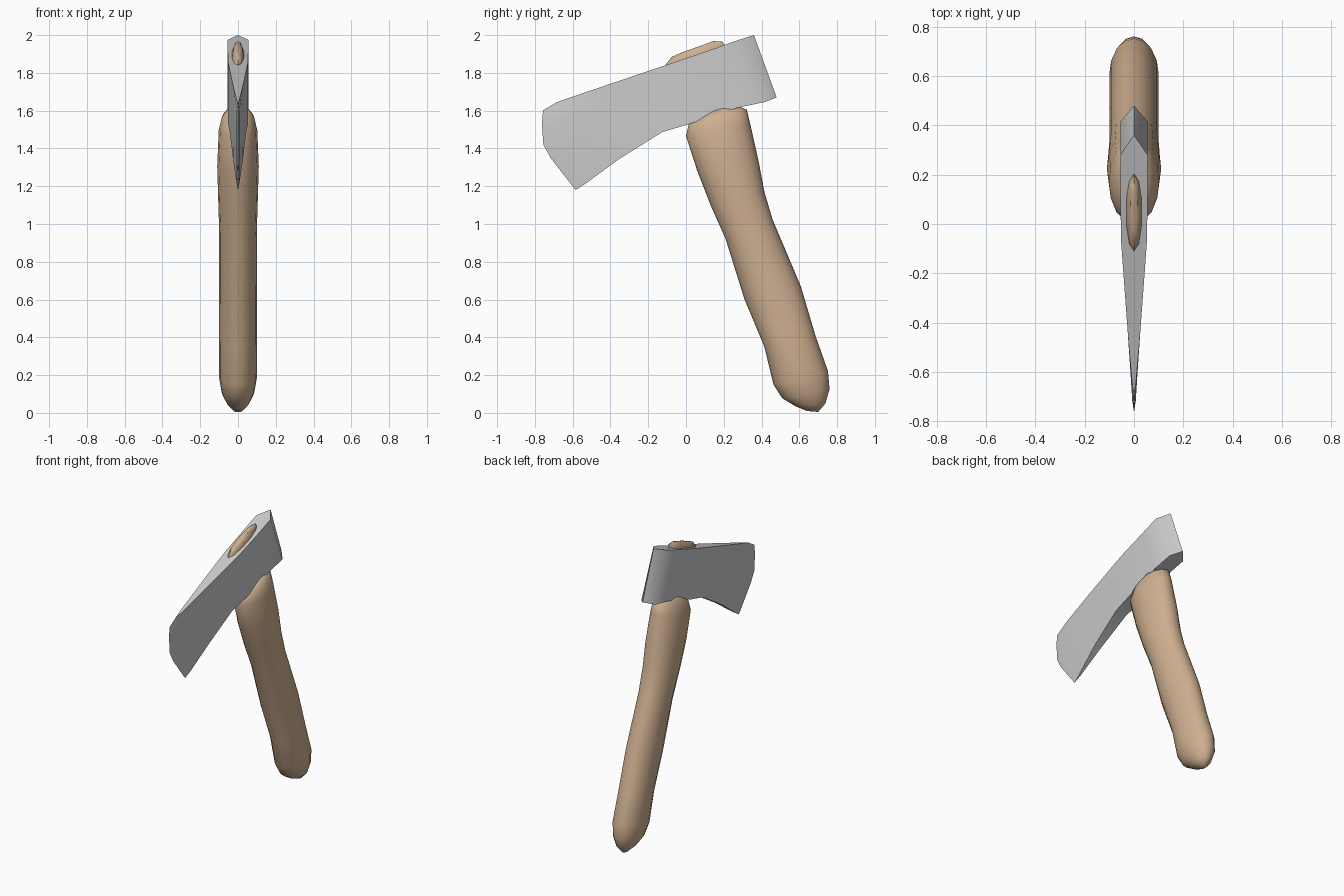
import bpy, bmesh, math

if "Cube" in bpy.data.objects:
    bpy.data.objects.remove(bpy.data.objects["Cube"])

wood = bpy.data.materials.new("wood")
wood.diffuse_color = (0.62, 0.43, 0.28, 1)
wood.use_nodes = True
wood.node_tree.nodes["Principled BSDF"].inputs["Base Color"].default_value = wood.diffuse_color


def finish(name, bm, angle, mat=None):
    bmesh.ops.remove_doubles(bm, verts=bm.verts, dist=1e-4)
    bmesh.ops.recalc_face_normals(bm, faces=bm.faces)
    me = bpy.data.meshes.new(name)
    bm.to_mesh(me)
    bm.free()
    ob = bpy.data.objects.new(name, me)
    bpy.context.collection.objects.link(ob)
    if mat:
        me.materials.append(mat)
    bpy.ops.object.select_all(action='DESELECT')
    ob.select_set(True)
    bpy.context.view_layer.objects.active = ob
    bpy.ops.object.shade_smooth_by_angle(angle=math.radians(angle))
    return ob


def skin(bm, rings):
    """Bridge a series of closed rings and cap both ends."""
    n = len(rings[0])
    rows = [[bm.verts.new(p) for p in r] for r in rings]
    for a, b in zip(rows, rows[1:]):
        for i in range(n):
            j = (i + 1) % n
            bm.faces.new((a[i], a[j], b[j], b[i]))
    bm.faces.new(rows[0])
    bm.faces.new(rows[-1])


def oval_loft(name, stations, sides, angle):
    """Oval rings from (left y, left z, right y, right z, half width x)."""
    rings = []
    for ly, lz, ry, rz, hw in stations:
        ring = []
        for k in range(sides):
            t = 2 * math.pi * k / sides
            f = 0.5 + 0.5 * math.cos(t)
            ring.append((hw * math.sin(t), ly + (ry - ly) * f, lz + (rz - lz) * f))
        rings.append(ring)
    bm = bmesh.new()
    skin(bm, rings)
    return finish(name, bm, angle, wood)


# Handle: swelling under the head, slim waist, rounded knob
oval_loft("handle", [
    (0.08, 1.575, 0.25, 1.635, 0.055),
    (0.015, 1.53, 0.322, 1.605, 0.085),
    (0.0, 1.465, 0.34, 1.53, 0.102),
    (0.06, 1.28, 0.385, 1.33, 0.11),
    (0.13, 1.10, 0.415, 1.17, 0.105),
    (0.21, 0.92, 0.458, 1.025, 0.10),
    (0.31, 0.60, 0.608, 0.67, 0.10),
    (0.415, 0.35, 0.685, 0.41, 0.10),
    (0.463, 0.15, 0.752, 0.22, 0.10),
    (0.51, 0.077, 0.76, 0.125, 0.085),
    (0.58, 0.035, 0.738, 0.05, 0.055),
    (0.64, 0.01, 0.70, 0.005, 0.02)], 16, 60)

# Tip of the handle poking out of the head
oval_loft("handle_tip", [
    (-0.09, 1.79, 0.215, 1.90, 0.033),
    (-0.11, 1.842, 0.203, 1.95, 0.033),
    (-0.075, 1.885, 0.193, 1.966, 0.024),
    (-0.03, 1.905, 0.145, 1.968, 0.015)], 10, 40)

# Head: columns from poll ridge to cutting edge, each six points deep
ROWS = 6


def column(ty, tz, by, bz):
    return [(ty + (by - ty) * i / (ROWS - 1), tz + (bz - tz) * i / (ROWS - 1))
            for i in range(ROWS)]


columns = [
    (column(0.36, 2.0, 0.48, 1.67), 0.0),
    (column(0.28, 1.975, 0.415, 1.645), 0.055),
    (column(0.16, 1.932, 0.27, 1.615), 0.055),
    (column(-0.06, 1.857, 0.02, 1.53), 0.053),
    (column(-0.2, 1.81, -0.125, 1.487), 0.043),
    (column(-0.43, 1.732, -0.36, 1.34), 0.026),
    ([(-0.65, 1.657), (-0.71, 1.595), (-0.718, 1.52),
      (-0.71, 1.43), (-0.672, 1.36), (-0.53, 1.215)], 0.007),
    ([(-0.685, 1.645), (-0.757, 1.602), (-0.763, 1.53),
      (-0.755, 1.42), (-0.717, 1.35), (-0.585, 1.18)], 0.0),
]
bm = bmesh.new()
grid = {}
for s in (-1, 1):
    for c, (pts, half) in enumerate(columns):
        for r, (y, z) in enumerate(pts):
            grid[s, c, r] = bm.verts.new((s * half, y, z))
last = len(columns) - 1
for c in range(last):
    # Cheeks
    for s in (-1, 1):
        for r in range(ROWS - 1):
            bm.faces.new((grid[s, c, r], grid[s, c + 1, r],
                          grid[s, c + 1, r + 1], grid[s, c, r + 1]))
    # Top and underside
    for r in (0, ROWS - 1):
        bm.faces.new((grid[-1, c, r], grid[-1, c + 1, r],
                      grid[1, c + 1, r], grid[1, c, r]))
finish("axe_head", bm, 40)
